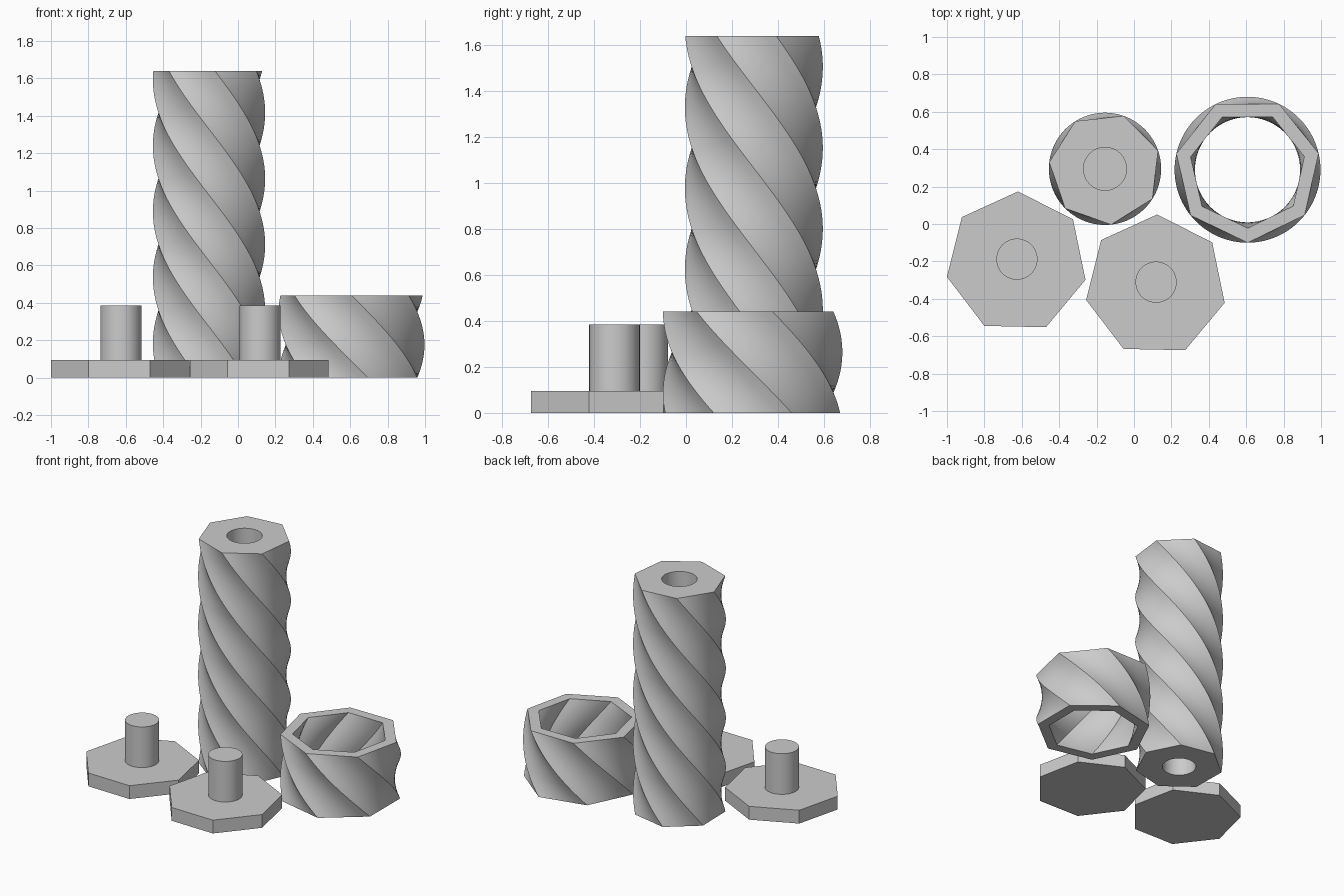
import bpy
import bmesh
from math import cos, sin, pi, radians

if "Cube" in bpy.data.objects:
    bpy.data.objects.remove(bpy.data.objects["Cube"], do_unlink=True)

SIDES = 7
SUB = 6                  # points along each side of a twisted heptagon
TWIST = radians(146)     # clockwise turn per unit of height

grey = bpy.data.materials.new("plain grey")
grey.use_nodes = True
grey.diffuse_color = (0.6, 0.6, 0.6, 1)
grey.node_tree.nodes["Principled BSDF"].inputs["Base Color"].default_value = (0.6, 0.6, 0.6, 1)


def heptagon(radius, phase, z, sub=SUB):
    """Loop of points round a heptagon, each side split into equal steps."""
    corners = [(radius * cos(phase + 2 * pi * i / SIDES),
                radius * sin(phase + 2 * pi * i / SIDES)) for i in range(SIDES)]
    loop = []
    for i, (ax, ay) in enumerate(corners):
        bx, by = corners[(i + 1) % SIDES]
        for j in range(sub):
            t = j / sub
            loop.append((ax + (bx - ax) * t, ay + (by - ay) * t, z))
    return loop


def circle(radius, phase, z, n=SIDES * SUB):
    return [(radius * cos(phase + 2 * pi * i / n),
             radius * sin(phase + 2 * pi * i / n), z) for i in range(n)]


def twisted_rows(radius, top_phase, height, rows):
    """Heptagon loops from the floor to the top, turning as they rise."""
    levels = [height * i / rows for i in range(rows + 1)]
    return [heptagon(radius, top_phase + TWIST * (height - z), z) for z in levels]


def loft(name, centre, loops, closed=False):
    """Skin a stack of loops; cap both ends unless it closes on itself."""
    bm = bmesh.new()
    rings = [[bm.verts.new(p) for p in loop] for loop in loops]
    pairs = list(zip(rings, rings[1:]))
    if closed:
        pairs.append((rings[-1], rings[0]))
    else:
        bm.faces.new(rings[0][::-1])
        bm.faces.new(rings[-1])
    for a, b in pairs:
        n = len(a)
        for i in range(n):
            j = (i + 1) % n
            bm.faces.new((a[i], a[j], b[j], b[i]))
    bmesh.ops.recalc_face_normals(bm, faces=bm.faces)
    mesh = bpy.data.meshes.new(name)
    bm.to_mesh(mesh)
    bm.free()
    mesh.materials.append(grey)
    obj = bpy.data.objects.new(name, mesh)
    obj.location = (centre[0], centre[1], 0)
    bpy.context.collection.objects.link(obj)
    bpy.ops.object.select_all(action='DESELECT')
    obj.select_set(True)
    bpy.context.view_layer.objects.active = obj
    bpy.ops.object.shade_smooth_by_angle(angle=radians(30))
    return obj


# Tall twisted column with a blind round socket in each end
height, socket, depth = 1.64, 0.115, 0.3
top = radians(-84)
bottom = top + TWIST * height
loft("twisted_column", (-0.155, 0.295),
     [circle(socket, bottom, depth), circle(socket, bottom, 0)]
     + twisted_rows(0.3, top, height, 110)
     + [circle(socket, top, height), circle(socket, top, height - depth)])

# Twisted open ring that threads over the column
ring_top = radians(270)
loft("twisted_ring", (0.607, 0.29),
     twisted_rows(0.39, ring_top, 0.44, 32)
     + twisted_rows(0.312, ring_top, 0.44, 32)[::-1], closed=True)

# Two end caps: heptagonal plate with a round peg
for side, x, y in (("right", -0.628, -0.206), ("left", 0.116, -0.329)):
    phase = radians(88.8)
    loft(side + "_cap_plate", (x, y),
         [heptagon(0.38, phase, z, 1) for z in (0, 0.095)])
    loft(side + "_cap_peg", (x + 0.002, y + 0.018),
         [circle(0.11, 0, z, 48) for z in (0.09, 0.385)])
